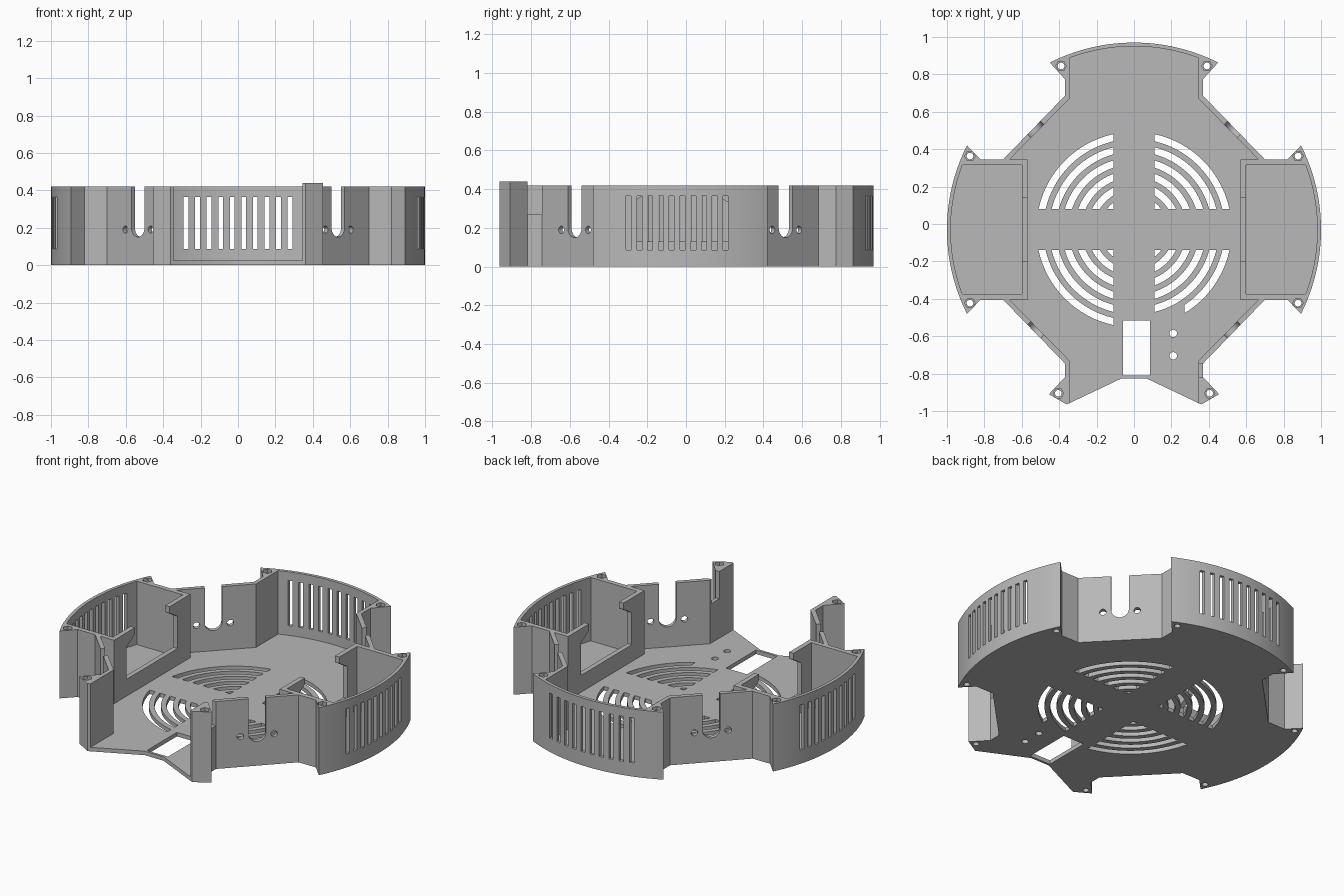
import bpy, bmesh
from math import sin, cos, asin, acos, pi, sqrt
from mathutils import Matrix, Vector

if "Cube" in bpy.data.objects:
    bpy.data.objects.remove(bpy.data.objects["Cube"])

CY = -0.03          # y of the circle centre
FLOOR, TOP, TALL = 0.025, 0.42, 0.44

grey = bpy.data.materials.new("plain grey")
grey.use_nodes = True
grey.diffuse_color = (0.48, 0.48, 0.48, 1)
grey.node_tree.nodes["Principled BSDF"].inputs["Base Color"].default_value = (0.48, 0.48, 0.48, 1)


def arc(r, a0, a1, n=24, cx=0, cy=CY):
    return [(cx + r * cos(a0 + (a1 - a0) * i / n), cy + r * sin(a0 + (a1 - a0) * i / n))
            for i in range(n + 1)]


def circle(x, y, r, n=20):
    return arc(r, 0, 2 * pi * (n - 1) / n, n - 1, x, y)


def mirror_x(half):
    """Close a left half outline, given from back to front, with its mirror image."""
    return half + [(-x, y) for x, y in reversed(half)]


def prism(bm, pts, lo, hi, frame=Matrix()):
    """Extrude a flat outline along the third axis of a frame."""
    low = [bm.verts.new(frame @ Vector((u, v, lo))) for u, v in pts]
    high = [bm.verts.new(frame @ Vector((u, v, hi))) for u, v in pts]
    bm.faces.new(low)
    bm.faces.new(high)
    for i in range(len(pts)):
        j = (i + 1) % len(pts)
        bm.faces.new((low[i], low[j], high[j], high[i]))


def make(name, bm):
    bmesh.ops.remove_doubles(bm, verts=bm.verts, dist=1e-6)
    bmesh.ops.recalc_face_normals(bm, faces=bm.faces)
    mesh = bpy.data.meshes.new(name)
    bm.to_mesh(mesh)
    bm.free()
    mesh.materials.append(grey)
    obj = bpy.data.objects.new(name, mesh)
    bpy.context.scene.collection.objects.link(obj)
    return obj


def cut(body, name, bm):
    cutter = make(name, bm)
    cutter.hide_render = True
    mod = body.modifiers.new(name, 'BOOLEAN')
    mod.operation, mod.solver, mod.object = 'DIFFERENCE', 'EXACT', cutter
    bpy.context.view_layer.update()
    done = bpy.data.meshes.new_from_object(body.evaluated_get(bpy.context.evaluated_depsgraph_get()))
    body.modifiers.remove(mod)
    body.data = done
    bpy.data.objects.remove(cutter)


def wall_frame(x, y, nx, ny):
    """Frame on a wall: u along the wall, v up, w outwards."""
    n = Vector((nx, ny, 0)).normalized()
    up = Vector((0, 0, 1))
    u = up.cross(n)
    m = Matrix((u, up, n)).transposed().to_4x4()
    m.translation = (x, y, 0)
    return m


# Solid body from the outer outline
edge = acos(0.45)
side = asin(0.45)
half = arc(1, pi / 2, pi - edge, 16)[1:]
half += [(-.37, .775), (-.37, .685), (-.70, .345), (-.82, .345)]
half += arc(1, pi - side, pi + side, 32)
half += [(-.82, -.405), (-.70, -.405), (-.37, -.745), (-.37, -.82),
         (-.455, -.91), (-.36, -.965), (-.065, -.825)]
bm = bmesh.new()
prism(bm, [(0, 1 + CY)] + mirror_x(half), 0, TALL)
body = make("enclosure_body", bm)

# Trim to wall height, leaving one taller front post
bm = bmesh.new()
prism(bm, [(-2, -2), (.34, -2), (.34, -.82), (2, -.82), (2, 2), (-2, 2)], TOP, 1)
cut(body, "top_trim", bm)

# Main cavity, open at the front, and the two side pods
half = arc(.98, pi / 2, pi - acos(.345 / .98), 12)[1:]
half += [(-.345, .67), (-.665, .345), (-.57, .345), (-.57, -.405),
         (-.665, -.405), (-.345, -.73), (-.345, -1.2)]
bm = bmesh.new()
prism(bm, [(0, .98 + CY)] + mirror_x(half), FLOOR, 1)
a = asin(.345 / .98)
pod = [(-.60, .315)] + arc(.98, pi - a, pi + a, 28) + [(-.60, -.375)]
prism(bm, pod, FLOOR, 1)
prism(bm, [(-x, y) for x, y in pod], FLOOR, 1)
cut(body, "cavities", bm)

# Curved floor vents in four quadrants, the cable opening and two small holes
bm = bmesh.new()
gap = 0.11
for sx in (-1, 1):
    for sy in (-1, 1):
        for k in range(6):
            r = .522 - .068 * k
            q = r - .037
            end = .27 if (k == 0 and sx > 0 and sy < 0) else gap
            pts = arc(r, asin(gap / r), acos(end / r), 16, 0, 0)
            if q > gap * sqrt(2):
                pts += arc(q, acos(end / q), asin(gap / q), 16, 0, 0)
            else:
                pts.append((gap, gap))
            prism(bm, [(sx * x, CY + sy * y) for x, y in pts], -.1, .1)
prism(bm, [(-.06, -.515), (.085, -.515), (.085, -.81), (-.06, -.81)], -.1, .1)
for y in (-.585, -.705):
    prism(bm, circle(.21, y, .02), -.1, .1)
cut(body, "floor_openings", bm)

# Screw holes down the corner posts, then hexagonal nut recesses
posts = [(s * x, y) for s in (-1, 1)
         for x, y in ((.39, .845), (.877, .363), (.877, -.423), (.405, -.905))]
bm = bmesh.new()
for x, y in posts:
    prism(bm, circle(x, y, .018), -.1, 1)
cut(body, "screw_holes", bm)
bm = bmesh.new()
for x, y in posts:
    prism(bm, circle(x, y, .028, 6), TOP - .02, 1)
cut(body, "nut_recesses", bm)

# Wall openings
bm = bmesh.new()
slot = [(-.05, 1)] + arc(.05, pi, 2 * pi, 16, 0, .2) + [(.05, 1)]
for sx in (-1, 1):
    # U slot and two round holes in each diagonal wall
    for sy in (-1, 1):
        frame = wall_frame(sx * .535, CY + sy * .545, sx, sy)
        prism(bm, slot, -.08, .08, frame)
        for u in (-.097, .097):
            prism(bm, circle(u, .19, .019), -.08, .08, frame)
    # Window with top lips in each pod's inner wall
    window = [(-.25, .13), (.25, .13), (.25, .33), (.17, .38),
              (.17, 1), (-.17, 1), (-.17, .38), (-.25, .33)]
    prism(bm, window, -.03, .03, wall_frame(sx * .585, CY, sx, 0))
# Ventilation slots in the three curved walls
for frame, pitch, shift in ((wall_frame(0, .93, 0, 1), .0617, 0),
                            (wall_frame(.95, CY, 1, 0), .0556, -.016),
                            (wall_frame(-.95, CY, -1, 0), .0556, -.016)):
    for k in range(10):
        u = shift + (k - 4.5) * pitch
        prism(bm, [(u - .013, .085), (u + .013, .085), (u + .013, .365), (u - .013, .365)],
              -.08, .1, frame)
# Lowered wall behind the tall post
prism(bm, [(.33, -.82), (.40, -.82), (.40, -.745), (.33, -.745)], .27, 1)
cut(body, "wall_openings", bm)

# Smooth the curved walls, keep the corners sharp
bpy.ops.object.select_all(action='DESELECT')
body.select_set(True)
bpy.context.view_layer.objects.active = body
bpy.ops.object.shade_smooth_by_angle(angle=0.5)
